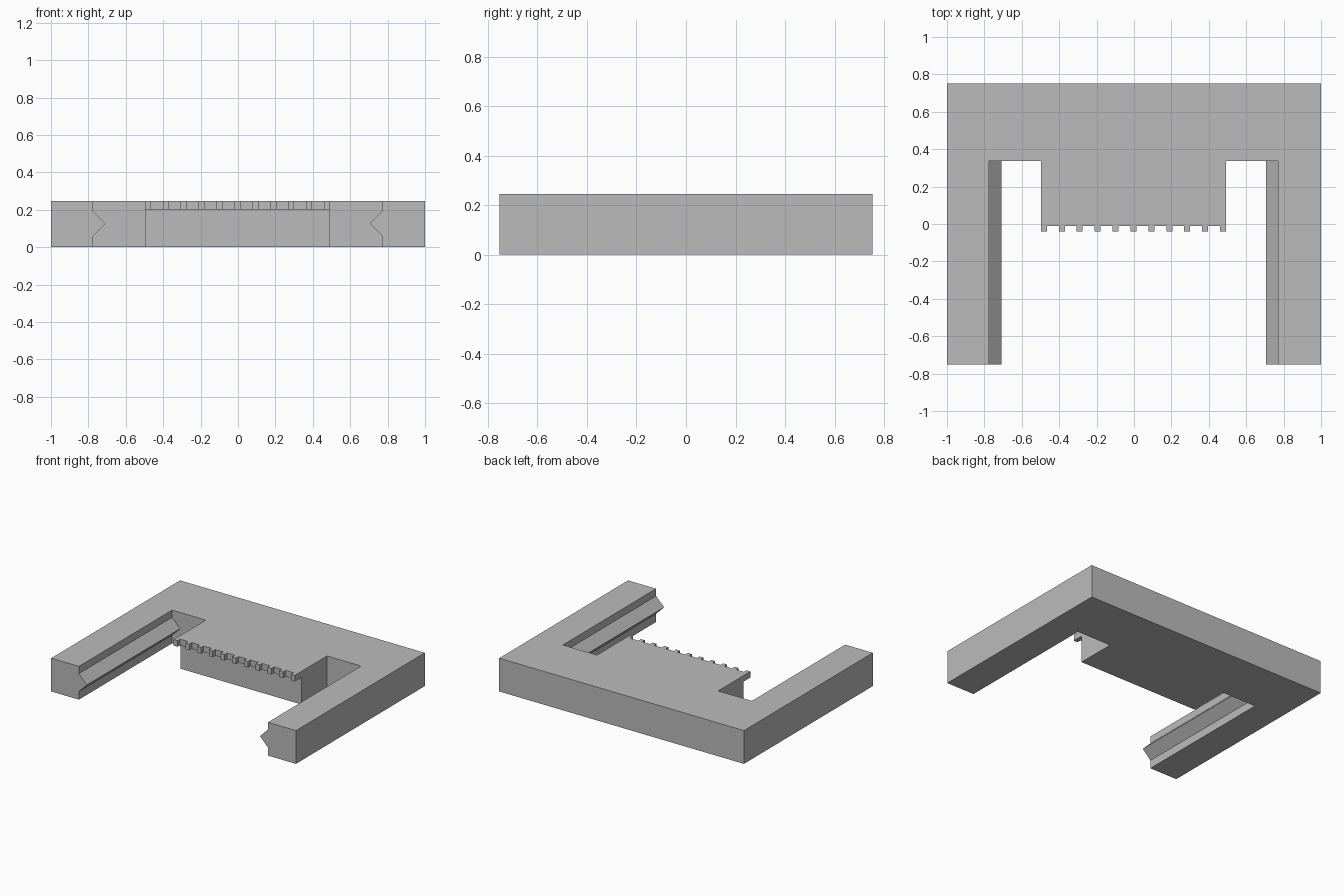
import bpy
import bmesh
from mathutils import Vector

cube = bpy.data.objects.get("Cube")
if cube:
    bpy.data.objects.remove(cube, do_unlink=True)

HEIGHT = 0.246
FRONT, BACK = -0.752, 0.752
NOTCH_BACK = 0.336                  # rear wall of the two slots
ARM_LEFT, ARM_RIGHT = 0.771, -0.774  # inner walls of the arms
TONGUE_LEFT, TONGUE_RIGHT = 0.492, -0.498
TOOTH_ROOT, TOOTH_TIP = -0.01, -0.04
TEETH, TOOTH_WIDTH = 11, 0.032
LIP_BOTTOM, WALL = 0.201, 0.04      # overhang under the toothed edge

grey = bpy.data.materials.new("mid grey")
grey.use_nodes = True
grey.diffuse_color = (0.5, 0.5, 0.5, 1)
grey.node_tree.nodes["Principled BSDF"].inputs["Base Color"].default_value = (0.5, 0.5, 0.5, 1)


def prism(name, outline, offset):
    """Extrude a closed outline along an offset into a solid."""
    bm = bmesh.new()
    face = bm.faces.new([bm.verts.new(p) for p in outline])
    result = bmesh.ops.extrude_face_region(bm, geom=[face], use_keep_orig=True)
    moved = [g for g in result["geom"] if isinstance(g, bmesh.types.BMVert)]
    bmesh.ops.translate(bm, verts=moved, vec=Vector(offset))
    bmesh.ops.recalc_face_normals(bm, faces=bm.faces)
    mesh = bpy.data.meshes.new(name)
    bm.to_mesh(mesh)
    bm.free()
    mesh.materials.append(grey)
    obj = bpy.data.objects.new(name, mesh)
    bpy.context.collection.objects.link(obj)
    return obj


# Toothed front edge of the tongue, from right to left
pitch = (TONGUE_LEFT - TONGUE_RIGHT - TOOTH_WIDTH) / (TEETH - 1)
comb = []
for i in range(TEETH):
    x = TONGUE_RIGHT + i * pitch
    if i > 0:
        comb.append((x, TOOTH_ROOT))
    comb += [(x, TOOTH_TIP), (x + TOOTH_WIDTH, TOOTH_TIP)]
    if i < TEETH - 1:
        comb.append((x + TOOTH_WIDTH, TOOTH_ROOT))

# Body: back bar, two arms and the tongue
outline = [(-1, BACK), (-1, FRONT), (ARM_RIGHT, FRONT), (ARM_RIGHT, NOTCH_BACK),
           (TONGUE_RIGHT, NOTCH_BACK)]
outline += comb
outline += [(TONGUE_LEFT, NOTCH_BACK), (ARM_LEFT, NOTCH_BACK), (ARM_LEFT, FRONT),
            (1, FRONT), (1, BACK)]
body = prism("body", [(x, y, 0) for x, y in outline], (0, 0, HEIGHT))

# Cut away the space under the toothed lip
cutter = prism("lip_cutter",
               [(x, y, -0.1) for x, y in ((-0.6, -0.2), (0.6, -0.2), (0.6, WALL), (-0.6, WALL))],
               (0, 0, LIP_BOTTOM + 0.1))
cutter.hide_render = True
cut = body.modifiers.new("undercut", 'BOOLEAN')
cut.operation = 'DIFFERENCE'
cut.solver = 'EXACT'
cut.object = cutter
bpy.context.view_layer.objects.active = body
bpy.ops.object.modifier_apply(modifier=cut.name)
bpy.data.objects.remove(cutter, do_unlink=True)

# V-shaped guide rails along the inner arm walls
for name, wall, tip in (("left_rail", ARM_LEFT, 0.705), ("right_rail", ARM_RIGHT, -0.708)):
    prism(name, [(wall, FRONT, 0.06), (tip, FRONT, 0.126), (wall, FRONT, 0.192)],
          (0, NOTCH_BACK - FRONT, 0))
